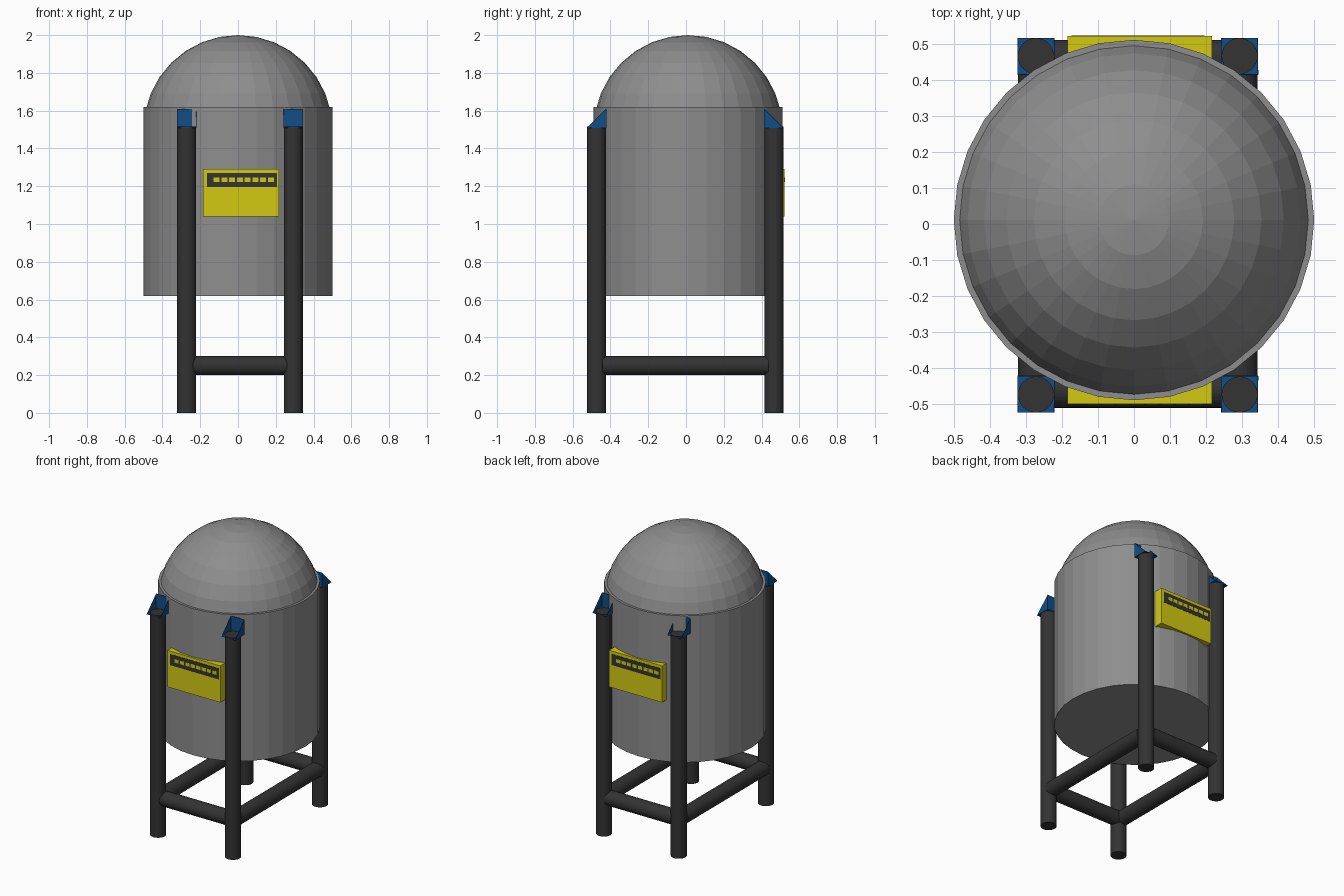
import bpy, bmesh, math
from mathutils import Vector

if "Cube" in bpy.data.objects:
    bpy.data.objects.remove(bpy.data.objects["Cube"])

def material(name, r, g, b):
    m = bpy.data.materials.new(name)
    m.diffuse_color = (r, g, b, 1)
    m.use_nodes = True
    m.node_tree.nodes["Principled BSDF"].inputs["Base Color"].default_value = m.diffuse_color
    return m

GREY = material("tank grey", 0.27, 0.27, 0.27)
DARK = material("dark steel", 0.033, 0.033, 0.033)
BLUE = material("bracket blue", 0.006, 0.075, 0.24)
YELLOW = material("sign yellow", 0.65, 0.59, 0.006)

def add(name, bm, mat):
    me = bpy.data.meshes.new(name)
    bm.to_mesh(me)
    bm.free()
    me.materials.append(mat)
    ob = bpy.data.objects.new(name, me)
    bpy.context.collection.objects.link(ob)
    return ob

def rod(name, a, b, r, mat, sides=32):
    a, b = Vector(a), Vector(b)
    bm = bmesh.new()
    bmesh.ops.create_cone(bm, cap_ends=True, segments=sides, radius1=r, radius2=r, depth=(b - a).length)
    ob = add(name, bm, mat)
    ob.rotation_mode = 'QUATERNION'
    ob.rotation_quaternion = (b - a).to_track_quat('Z', 'Y')
    ob.location = (a + b) / 2
    return ob

def box(name, lo, hi, mat):
    bm = bmesh.new()
    bmesh.ops.create_cube(bm, size=1)
    for v in bm.verts:
        v.co = [lo[i] if v.co[i] < 0 else hi[i] for i in range(3)]
    return add(name, bm, mat)

CY = 0.011  # tank centre in y

# Tank body and dome
rod("tank_body", (0, CY, 0.62), (0, CY, 1.62), 0.5, GREY)
bm = bmesh.new()
bmesh.ops.create_uvsphere(bm, u_segments=32, v_segments=16, radius=0.5)
cut = bmesh.ops.bisect_plane(bm, geom=bm.verts[:] + bm.edges[:] + bm.faces[:],
                             plane_co=(0, 0, 0.1), plane_no=(0, 0, 1), clear_inner=True)
dome = add("tank_dome", bm, GREY)
dome.location = (0, CY, 1.5)

# Open bracket: base plate, two triangular cheeks, wall against the tank
def bracket(name, x, y):
    s = 1 if y > 0 else -1
    bm = bmesh.new()
    h, z0, z1 = 0.05, 1.51, 1.61
    l, r = [[bm.verts.new((x + dx, y + s * dy, z)) for dy, z in ((h, z0), (-h, z0), (-h, z1))]
            for dx in (-h, h)]
    bm.faces.new(l)
    bm.faces.new(r)
    bm.faces.new((l[0], l[1], r[1], r[0]))
    bm.faces.new((l[1], l[2], r[2], r[1]))
    bmesh.ops.recalc_face_normals(bm, faces=bm.faces[:])
    ob = add(name, bm, BLUE)
    mod = ob.modifiers.new("thickness", 'SOLIDIFY')
    mod.thickness = 0.003

XL, XR, YF, YB = -0.272, 0.293, -0.473, 0.466
for yn, y in (("front", YF), ("back", YB)):
    for xn, x in (("left", XL), ("right", XR)):
        rod(f"{yn}_{xn}_leg", (x, y, 0), (x, y, 1.515), 0.05, DARK)
        bracket(f"{yn}_{xn}_bracket", x, y)

# Cross bars between the legs
rod("front_bar", (XL + 0.03, -0.46, 0.25), (XR - 0.03, -0.46, 0.25), 0.05, DARK)
rod("back_bar", (XL + 0.03, 0.461, 0.25), (XR - 0.03, 0.461, 0.25), 0.05, DARK)
for xn, x in (("left", XL), ("right", XR)):
    rod(f"{xn}_bar", (x, YF + 0.03, 0.25), (x, YB - 0.03, 0.25), 0.05, DARK)

# Warning signs with a dark band and plain yellow dashes
for yn, s in (("front", -1), ("back", 1)):
    def plate(name, x0, x1, z0, z1, d0, d1, mat):
        ya, yb = sorted((CY + s * d0, CY + s * d1))
        xa, xb = sorted((0.016 - s * x0, 0.016 - s * x1))
        box(f"{yn}_{name}", (xa, ya, z0), (xb, yb, z1), mat)
    plate("sign", -0.2, 0.2, 1.04, 1.29, 0.42, 0.51, YELLOW)
    plate("sign_band", -0.18, 0.19, 1.195, 1.27, 0.505, 0.5115, DARK)
    for i in range(8):
        x = -0.145 + i * 0.041
        plate(f"sign_dash_{i + 1}", x, x + 0.032, 1.222, 1.246, 0.51, 0.5125, YELLOW)
